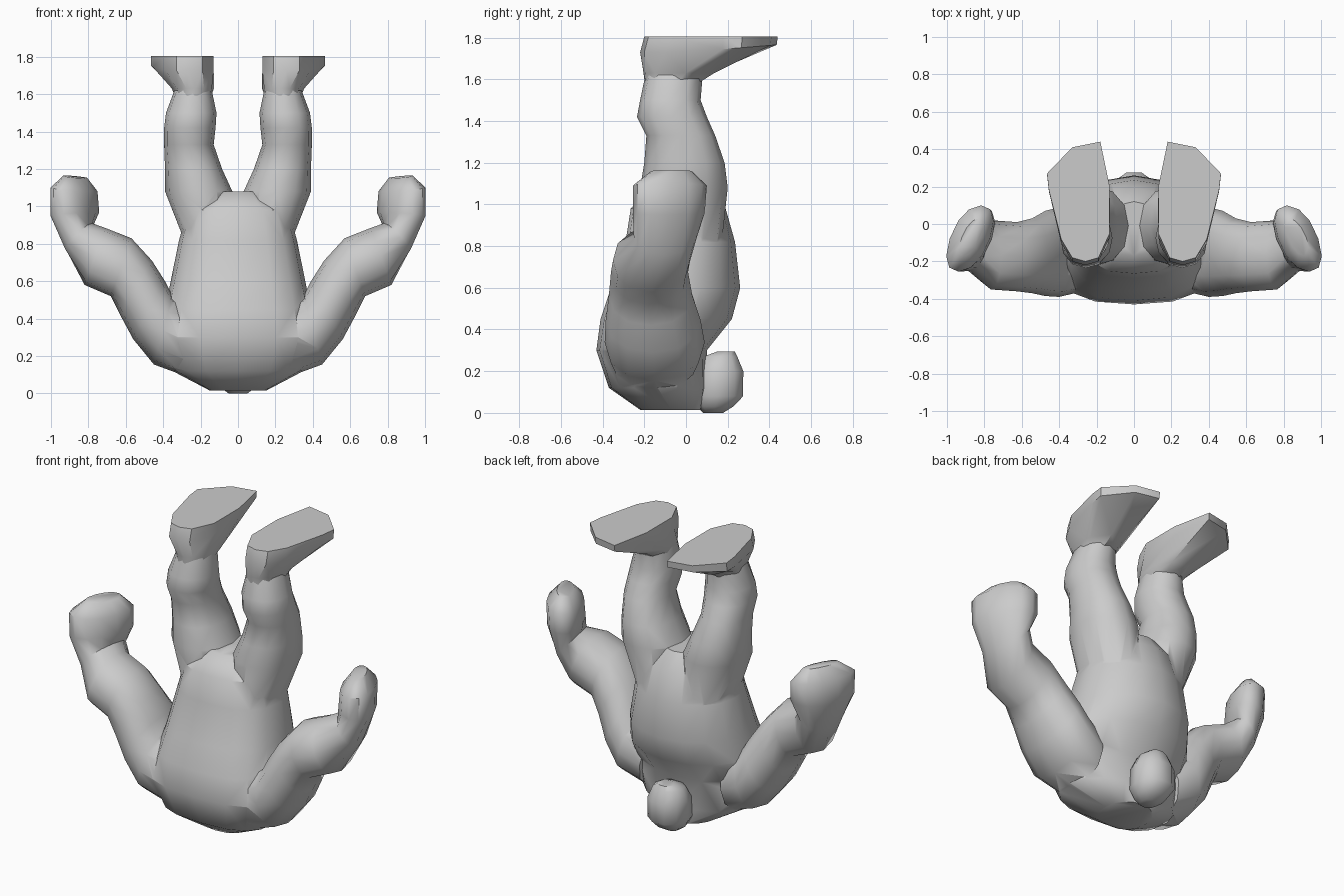
import bpy, bmesh, math
from mathutils import Vector

if "Cube" in bpy.data.objects:
    bpy.data.objects.remove(bpy.data.objects["Cube"])

grey = bpy.data.materials.new("plain_grey")
grey.diffuse_color = (0.6, 0.6, 0.6, 1)
grey.use_nodes = True
grey.node_tree.nodes["Principled BSDF"].inputs["Base Color"].default_value = grey.diffuse_color


def make(name, rings):
    """Skin a list of equal point rings into a closed smooth mesh."""
    bm = bmesh.new()
    loops = [[bm.verts.new(p) for p in r] for r in rings]
    n = len(loops[0])
    for a, b in zip(loops, loops[1:]):
        for i in range(n):
            j = (i + 1) % n
            bm.faces.new((a[i], a[j], b[j], b[i]))
    bm.faces.new(loops[0])
    bm.faces.new(loops[-1])
    bmesh.ops.recalc_face_normals(bm, faces=bm.faces)
    me = bpy.data.meshes.new(name)
    bm.to_mesh(me)
    bm.free()
    me.materials.append(grey)
    ob = bpy.data.objects.new(name, me)
    bpy.context.collection.objects.link(ob)
    return ob


def oval(p, q, y0, y1, skew=0, n=12, front=2.2, back=2.2):
    """Rounded ring between (x, z) points p and q, spanning y0 to y1."""
    c = Vector(((p[0] + q[0]) / 2, (y0 + y1) / 2, (p[1] + q[1]) / 2))
    u = Vector(((q[0] - p[0]) / 2, 0, (q[1] - p[1]) / 2))
    v = Vector((-skew, (y1 - y0) / 2, 0))
    pts = []
    for i in range(n):
        a = 2 * math.pi * i / n
        ca, sa = math.cos(a), math.sin(a)
        e = 2 / (back if sa > 0 else front)
        pts.append(c + u * math.copysign(abs(ca) ** e, ca)
                   + v * math.copysign(abs(sa) ** e, sa))
    return pts


def flip(rings, s):
    return [[Vector((p[0] * s, p[1], p[2])) for p in r] for r in rings]


def activate(ob):
    bpy.ops.object.select_all(action='DESELECT')
    ob.select_set(True)
    bpy.context.view_layer.objects.active = ob


def smooth(ob, deg):
    activate(ob)
    bpy.ops.object.shade_smooth_by_angle(angle=math.radians(deg))


# Torso: z, half width, front y, back y
torso = [(0.015, 0.15, -0.22, 0.08), (0.12, 0.35, -0.37, 0.10),
         (0.30, 0.42, -0.43, 0.10), (0.45, 0.39, -0.41, 0.22),
         (0.60, 0.36, -0.36, 0.26), (0.82, 0.315, -0.29, 0.235),
         (0.98, 0.27, -0.265, 0.19), (1.08, 0.13, -0.17, 0.12)]
body = make("body", [oval((-w, z), (w, z), a, b, n=16, front=2.7, back=2)
                     for z, w, a, b in torso])

# Arm: inner x, z, outer x, z, front y, back y, skew
arm = [(0.25, 0.46, 0.30, 0.10, -0.36, 0.06, 0),
       (0.35, 0.52, 0.45, 0.155, -0.39, 0.09, 0),
       (0.39, 0.60, 0.56, 0.29, -0.385, 0.07, 0),
       (0.46, 0.71, 0.63, 0.42, -0.37, 0.03, 0),
       (0.57, 0.83, 0.68, 0.52, -0.36, 0.01, 0),
       (0.71, 0.885, 0.82, 0.58, -0.35, 0.02, 0),
       (0.78, 0.91, 0.915, 0.76, -0.25, 0.05, 0.03),
       (0.76, 0.97, 0.985, 0.95, -0.255, 0.09, 0.06),
       (0.77, 1.08, 0.985, 1.10, -0.255, 0.10, 0.06),
       (0.82, 1.15, 0.92, 1.165, -0.17, 0.03, 0.04)]
arm_rings = [oval(r[:2], r[2:4], r[4], r[5], r[6]) for r in arm]

# Leg: z, inner x, outer x, front y, back y
leg = [(0.80, 0.04, 0.28, -0.22, 0.17), (1.08, 0.03, 0.39, -0.22, 0.20),
       (1.20, 0.085, 0.39, -0.20, 0.185), (1.33, 0.13, 0.395, -0.19, 0.14),
       (1.42, 0.12, 0.395, -0.235, 0.10), (1.50, 0.115, 0.385, -0.22, 0.07),
       (1.62, 0.14, 0.34, -0.195, 0.08)]
leg_rings = [oval((a, z), (b, z), c, d) for z, a, b, c, d in leg]

# Fuse both arms and legs into the torso
for s in (1, -1):
    for name, rings in (("arm", arm_rings), ("leg", leg_rings)):
        limb = make(name, flip(rings, s))
        activate(body)
        mod = body.modifiers.new("join", 'BOOLEAN')
        mod.operation = 'UNION'
        mod.solver = 'EXACT'
        mod.object = limb
        bpy.ops.object.modifier_apply(modifier=mod.name)
        bpy.data.objects.remove(limb)
smooth(body, 50)

# Feet: ankle ring widening to a flat sole
sole = [(0.18, 0.44), (0.33, 0.41), (0.465, 0.27), (0.455, 0.18),
        (0.39, -0.08), (0.33, -0.18), (0.26, -0.20), (0.19, -0.18),
        (0.13, -0.05), (0.13, 0.20)]


def ankle(z, rx, ry, cy):
    ring = []
    for x, y in sole:
        a = math.atan2((y - 0.12) / 0.32, (x - 0.28) / 0.16)
        ring.append(Vector((0.24 + rx * math.cos(a), cy + ry * math.sin(a), z)))
    return ring


foot_rings = [ankle(1.59, 0.10, 0.14, -0.06),
              ankle(1.63, 0.115, 0.175, -0.03),
              [Vector((x, y - (0.02 if y < 0 else 0.005), 1.73 + 0.08 * max(y, 0)))
               for x, y in sole],
              [Vector((x, y, 1.805)) for x, y in sole]]
for s, side in ((1, "right"), (-1, "left")):
    smooth(make("foot_" + side, flip(foot_rings, s)), 40)

# Head: z, half width, front y, back y
head = [(0.0, 0.05, 0.08, 0.18), (0.03, 0.09, 0.05, 0.23),
        (0.08, 0.12, 0.03, 0.28), (0.20, 0.12, 0.04, 0.28),
        (0.27, 0.09, 0.08, 0.25), (0.295, 0.05, 0.15, 0.235)]
smooth(make("head", [oval((-w, z), (w, z), a, b, n=10)
                     for z, w, a, b in head]), 50)
